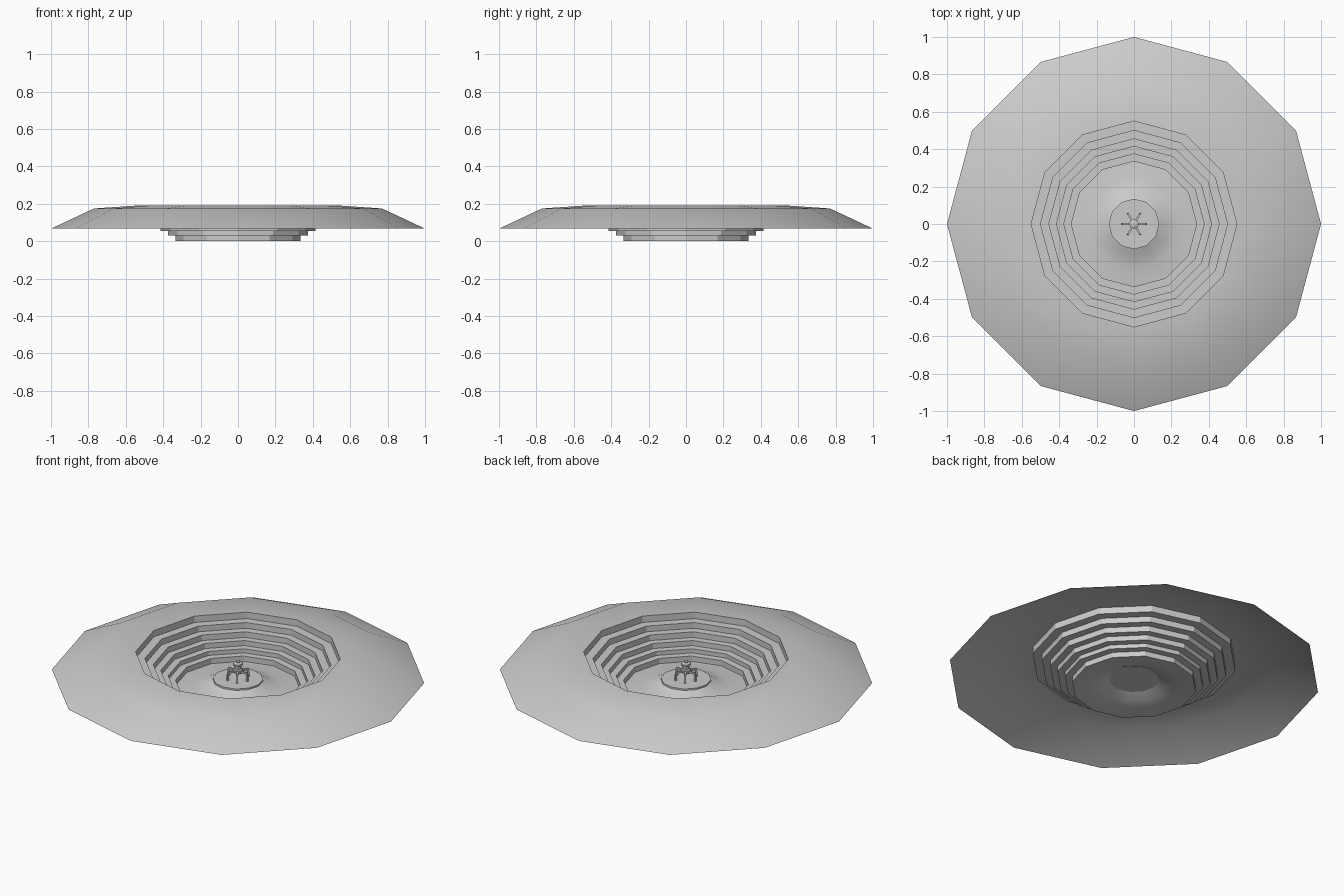
import bpy, bmesh, math
from mathutils import Vector

if "Cube" in bpy.data.objects:
    bpy.data.objects.remove(bpy.data.objects["Cube"])

SIDES = 12


def finish(bm, name, angle=None):
    mesh = bpy.data.meshes.new(name)
    bm.to_mesh(mesh)
    bm.free()
    ob = bpy.data.objects.new(name, mesh)
    bpy.context.collection.objects.link(ob)
    if angle:
        bpy.ops.object.select_all(action='DESELECT')
        ob.select_set(True)
        bpy.context.view_layer.objects.active = ob
        bpy.ops.object.shade_smooth_by_angle(angle=math.radians(angle))
    return ob


def lathe(name, profile, sides=SIDES, cap_start=False, cap_end=False, angle=None):
    """Revolve (radius, z) points, listed from outside/bottom inward/up."""
    bm = bmesh.new()
    rings = []
    for r, z in profile:
        rings.append([bm.verts.new((r * math.cos(2 * math.pi * i / sides),
                                    r * math.sin(2 * math.pi * i / sides), z))
                      for i in range(sides)])
    for a, b in zip(rings, rings[1:]):
        for i in range(sides):
            j = (i + 1) % sides
            bm.faces.new((a[i], a[j], b[j], b[i]))
    if cap_start:
        bm.faces.new(rings[0][::-1])
    if cap_end:
        bm.faces.new(rings[-1])
    return finish(bm, name, angle)


def bar(bm, p, q, w):
    """Square bar between two points."""
    p, q = Vector(p), Vector(q)
    d = q - p
    rot = d.to_track_quat('Z', 'Y').to_matrix()
    vs = bmesh.ops.create_cube(bm, size=1)['verts']
    for v in vs:
        v.co = (p + q) / 2 + rot @ Vector((v.co.x * w, v.co.y * w, v.co.z * d.length))


# Crater: outer slope, stepped terraces, floor rising to the centre
radii = [0.55, 0.5, 0.455, 0.415, 0.375, 0.335]
levels = [0.19, 0.152, 0.118, 0.085, 0.055, 0.031, 0.004]
profile = [(1.0, 0.067), (0.77, 0.175)]
for r, top, low in zip(radii, levels, levels[1:]):
    profile += [(r, top), (r, low)]
profile[-1] = (0.335, 0.0)
profile += [(0.24, 0.007), (0.19, 0.02), (0.132, 0.046)]
lathe("crater_terraces", profile, angle=29)

# Central platform
lathe("platform", [(0.135, 0.045), (0.135, 0.054)], cap_start=True, cap_end=True)

# Central hub with cap
lathe("hub", [(0.016, 0.085), (0.026, 0.092), (0.026, 0.108), (0.018, 0.112),
              (0.018, 0.132), (0.026, 0.134), (0.026, 0.145), (0.012, 0.15),
              (0.012, 0.156)], sides=8, cap_start=True, cap_end=True)

# Six bent legs
bm = bmesh.new()
for k in range(6):
    c, s = math.cos(k * math.pi / 3), math.sin(k * math.pi / 3)
    bar(bm, (0.015 * c, 0.015 * s, 0.1), (0.06 * c, 0.06 * s, 0.098), 0.01)
    bar(bm, (0.058 * c, 0.058 * s, 0.102), (0.062 * c, 0.062 * s, 0.05), 0.01)
finish(bm, "hub_legs")
